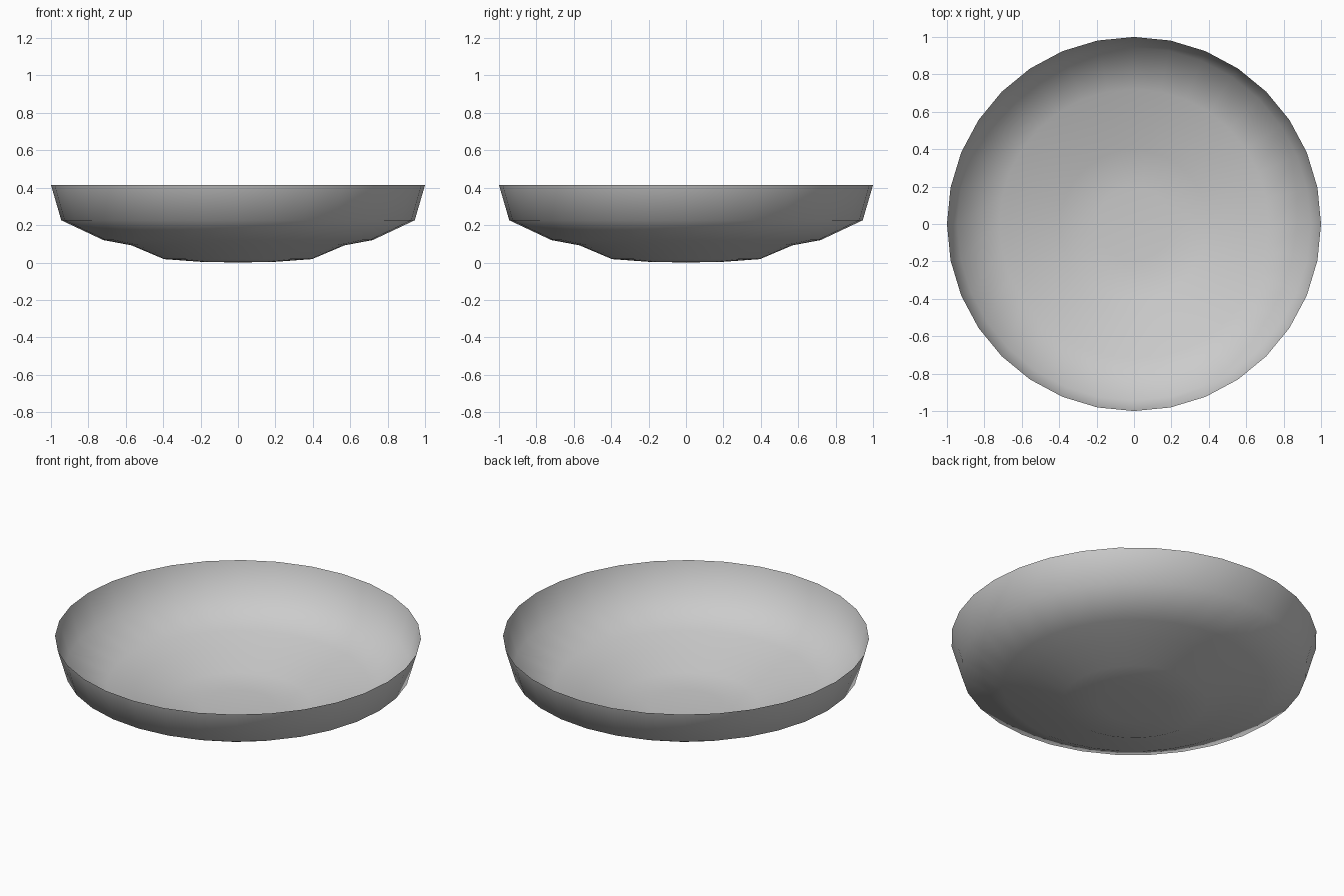
import bpy, bmesh
from math import cos, sin, tau

if "Cube" in bpy.data.objects:
    bpy.data.objects.remove(bpy.data.objects["Cube"])

SIDES = 32

# Half profile of the thin dish: (radius, height) from base to rim
PROFILE = [(0.2, 0.004), (0.395, 0.018), (0.57, 0.092),
           (0.72, 0.12), (0.945, 0.226), (1.0, 0.415)]


def lathe(name, profile, sides):
    bm = bmesh.new()
    centre = bm.verts.new((0, 0, 0))
    rings = [[bm.verts.new((r * cos(tau * i / sides), r * sin(tau * i / sides), z))
              for i in range(sides)] for r, z in profile]
    for i in range(sides):
        j = (i + 1) % sides
        # Fan closing the base
        bm.faces.new((centre, rings[0][i], rings[0][j]))
        # Wall bands
        for low, high in zip(rings, rings[1:]):
            bm.faces.new((low[i], high[i], high[j], low[j]))
    for f in bm.faces:
        f.smooth = True
    mesh = bpy.data.meshes.new(name)
    bm.to_mesh(mesh)
    bm.free()
    obj = bpy.data.objects.new(name, mesh)
    bpy.context.collection.objects.link(obj)
    return obj


# Open shallow bowl with a slightly recessed foot
lathe("shallow_bowl", PROFILE, SIDES)
